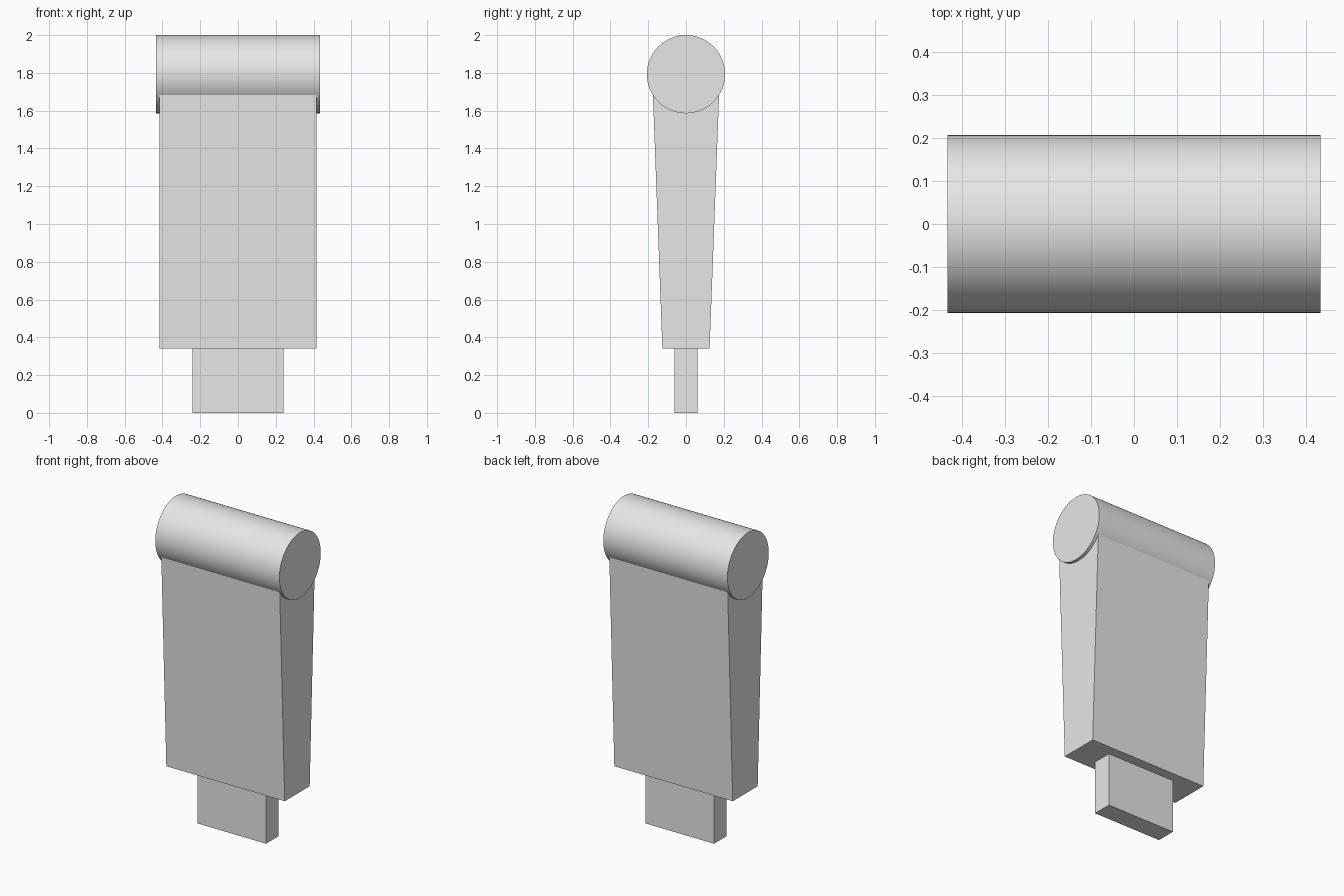
import bpy
import math

cube = bpy.data.objects.get("Cube")
if cube:
    bpy.data.objects.remove(cube, do_unlink=True)

# Single plain grey
grey = bpy.data.materials.new("light_grey")
grey.use_nodes = True
grey.diffuse_color = (0.8, 0.8, 0.8, 1)
grey.node_tree.nodes["Principled BSDF"].inputs["Base Color"].default_value = (0.8, 0.8, 0.8, 1)


def tapered_block(name, half_x, bottom_y, top_y, z0, z1):
    """Box whose depth changes from bottom to top."""
    bpy.ops.mesh.primitive_cube_add(size=2, location=(0, 0, 0))
    obj = bpy.context.object
    obj.name = name
    for v in obj.data.vertices:
        top = v.co.z > 0
        v.co.x *= half_x
        v.co.y *= top_y if top else bottom_y
        v.co.z = z1 if top else z0
    obj.data.materials.append(grey)
    return obj


# Narrow tab at the foot
tapered_block("bottom_tab", 0.24, 0.062, 0.062, 0, 0.34)

# Main slab, widening upwards into the roll
tapered_block("tapered_body", 0.415, 0.125, 0.179, 0.34, 1.79)

# Horizontal roll across the top, slightly overhanging the slab
bpy.ops.mesh.primitive_cylinder_add(vertices=96, radius=0.207, depth=0.87,
                                    location=(0, 0, 1.793),
                                    rotation=(0, math.pi / 2, 0))
roll = bpy.context.object
roll.name = "top_roll"
roll.data.materials.append(grey)
bpy.ops.object.shade_smooth_by_angle(angle=math.radians(30))
